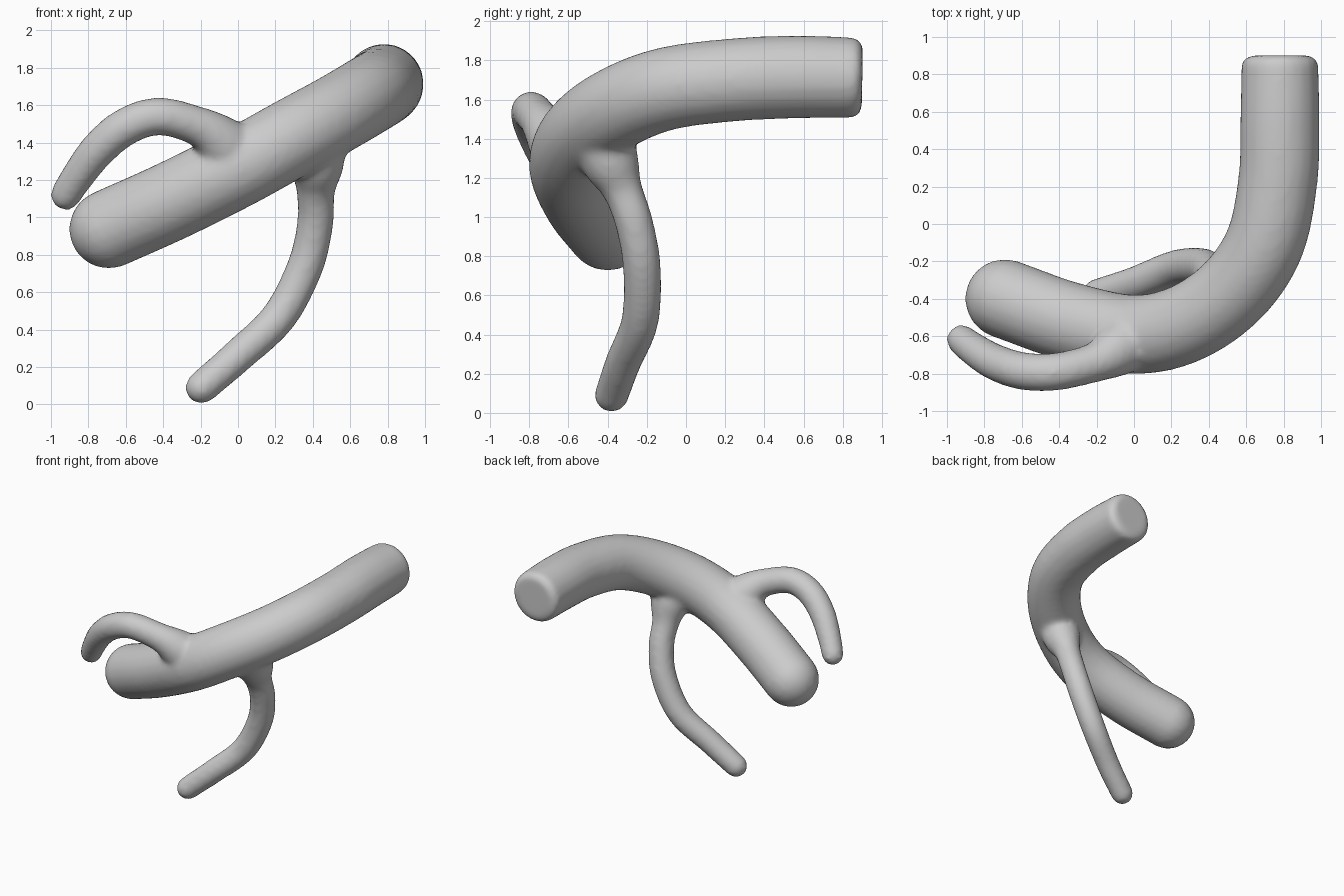
import bpy
from math import sin, cos, pi
from mathutils import Vector

if "Cube" in bpy.data.objects:
    bpy.data.objects.remove(bpy.data.objects["Cube"])


def spline(points, steps=8):
    """Catmull-Rom samples through (x, y, z, radius) points."""
    p = [Vector(q) for q in points]
    p = [2 * p[0] - p[1]] + p + [2 * p[-1] - p[-2]]
    out = []
    for i in range(1, len(p) - 2):
        a, b, c, d = p[i - 1:i + 3]
        for k in range(steps):
            t = k / steps
            out.append(0.5 * (2 * b + (c - a) * t + (2 * a - 5 * b + 4 * c - d) * t * t
                              + (3 * b - a - 3 * c + d) * t ** 3))
    return out + [p[-2]]


def cap(end, before, depth):
    """Rounded-over rings past an end; depth = radius gives a hemisphere."""
    direction = (end.xyz - before.xyz).normalized()
    r = end.w
    rings = []
    for k in range(1, 9):
        a = k / 8 * pi / 2
        pos = end.xyz + direction * depth * sin(a)
        rings.append(Vector((*pos, max(r - depth * (1 - cos(a)), 0.004))))
    return rings


def tube(name, points, start_depth, end_depth):
    s = spline(points)
    path = cap(s[0], s[1], start_depth)[::-1] + s + cap(s[-1], s[-2], end_depth)
    curve = bpy.data.curves.new(name, 'CURVE')
    curve.dimensions = '3D'
    curve.bevel_depth = 1.0
    curve.bevel_resolution = 8
    curve.use_fill_caps = True
    sp = curve.splines.new('POLY')
    sp.points.add(len(path) - 1)
    for pt, v in zip(sp.points, path):
        pt.co = (*v.xyz, 1)
        pt.radius = v.w
    ob = bpy.data.objects.new(name, curve)
    bpy.context.collection.objects.link(ob)
    return ob


R = 0.213
# Thick bent trunk: round at the low end, flat with a softened rim at the back
trunk = tube("branching_tube", [
    (-0.69, -0.40, 0.938, R), (-0.35, -0.52, 1.09, R), (0, -0.59, 1.265, R),
    (0.28, -0.53, 1.42, R), (0.53, -0.355, 1.555, R), (0.70, -0.10, 1.655, R),
    (0.77, 0.24, 1.70, R), (0.78, 0.55, 1.715, R), (0.78, 0.845, 1.712, 0.207)], R, 0.055)

# Upper branch arching to the left, flared at its root
upper = tube("upper_branch", [
    (0.0, -0.60, 1.30, 0.17), (-0.10, -0.68, 1.41, 0.142), (-0.21, -0.74, 1.485, 0.107),
    (-0.42, -0.79, 1.54, 0.102), (-0.60, -0.785, 1.485, 0.102), (-0.75, -0.735, 1.36, 0.098),
    (-0.87, -0.66, 1.20, 0.088), (-0.92, -0.62, 1.12, 0.083)], 0.1, 0.083)

# Lower branch curving down to the ground, flared at its root
lower = tube("lower_branch", [
    (0.42, -0.45, 1.45, 0.16), (0.42, -0.38, 1.27, 0.145), (0.416, -0.325, 1.14, 0.104),
    (0.413, -0.265, 0.97, 0.098), (0.36, -0.225, 0.74, 0.098), (0.22, -0.235, 0.47, 0.096),
    (0.0, -0.32, 0.26, 0.092), (-0.195, -0.38, 0.09, 0.088)], 0.1, 0.088)

# Fuse the tubes into one soft skin
for ob in (trunk, upper, lower):
    ob.select_set(True)
bpy.context.view_layer.objects.active = trunk
bpy.ops.object.convert(target='MESH')
bpy.context.view_layer.objects.active = trunk
bpy.ops.object.join()
body = bpy.context.view_layer.objects.active
body.name = "branching_tube"

remesh = body.modifiers.new("fuse", 'REMESH')
remesh.mode = 'VOXEL'
remesh.voxel_size = 0.02
remesh.use_smooth_shade = True
smooth = body.modifiers.new("soften", 'SMOOTH')
smooth.factor = 0.5
smooth.iterations = 10
